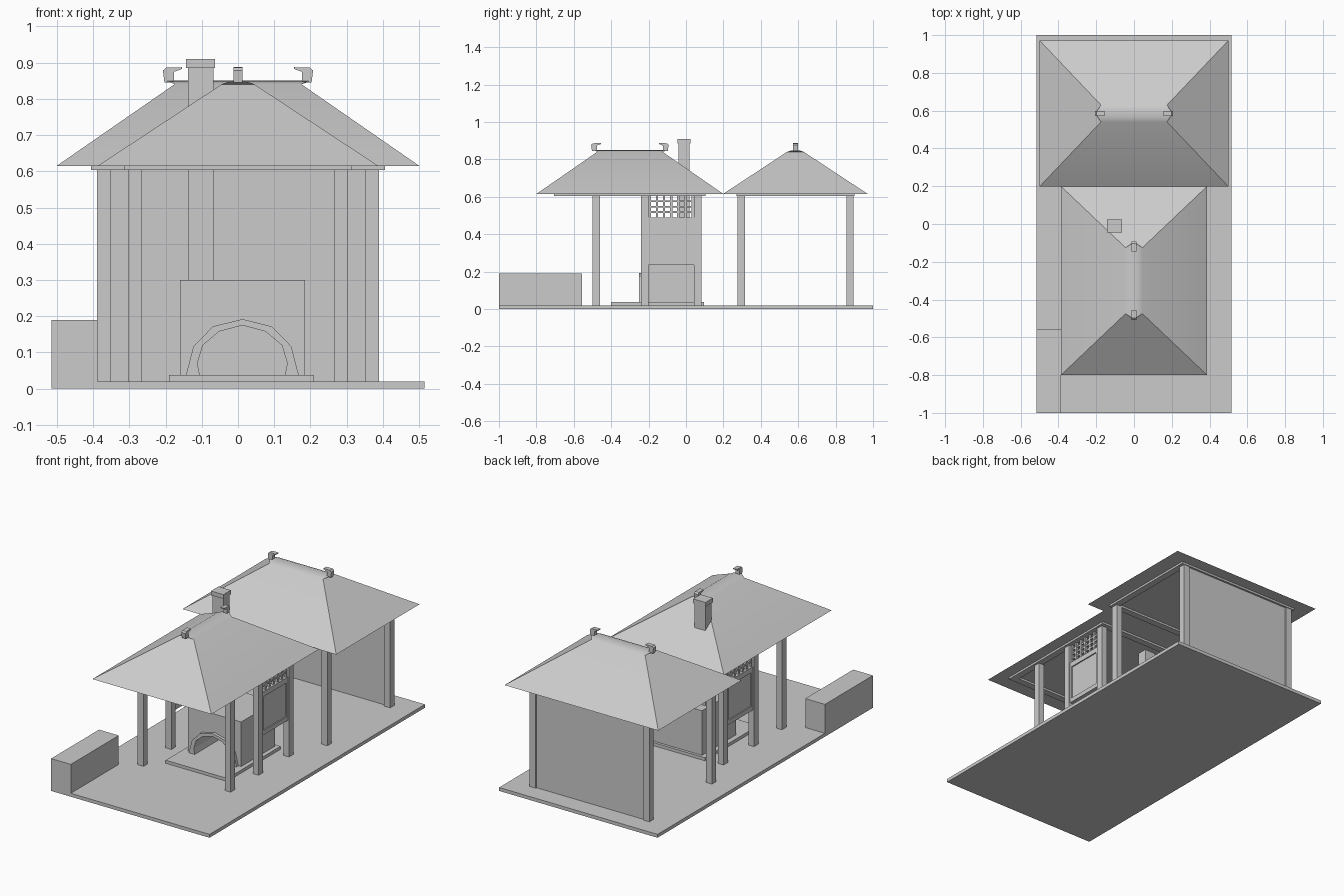
import bpy, bmesh
from mathutils import Matrix
from math import radians

if "Cube" in bpy.data.objects:
    bpy.data.objects.remove(bpy.data.objects["Cube"])


def finish(name, bm, matrix=None):
    if matrix is not None:
        bmesh.ops.transform(bm, matrix=matrix, verts=bm.verts)
    bmesh.ops.recalc_face_normals(bm, faces=bm.faces)
    mesh = bpy.data.meshes.new(name)
    bm.to_mesh(mesh)
    bm.free()
    ob = bpy.data.objects.new(name, mesh)
    bpy.context.collection.objects.link(ob)
    return ob


def boxes(name, specs, matrix=None):
    """One object out of boxes given as (x0, x1, y0, y1, z0, z1)."""
    bm = bmesh.new()
    for x0, x1, y0, y1, z0, z1 in specs:
        m = (Matrix.Translation(((x0 + x1) / 2, (y0 + y1) / 2, (z0 + z1) / 2))
             @ Matrix.Diagonal((x1 - x0, y1 - y0, z1 - z0, 1)))
        bmesh.ops.create_cube(bm, size=1, matrix=m)
    return finish(name, bm, matrix)


def prism(name, profile, y0, y1, matrix=None):
    """Extrude an (x, z) outline from y0 to y1."""
    bm = bmesh.new()
    face = bm.faces.new([bm.verts.new((x, y0, z)) for x, z in profile])
    ext = bmesh.ops.extrude_face_region(bm, geom=[face])
    moved = [v for v in ext["geom"] if isinstance(v, bmesh.types.BMVert)]
    bmesh.ops.translate(bm, verts=moved, vec=(0, y1 - y0, 0))
    bmesh.ops.triangulate(bm, faces=[f for f in bm.faces if len(f.verts) > 4])
    return finish(name, bm, matrix)


def roof(name, matrix):
    """Hipped roof along x with a rounded ridge overhanging at both ends."""
    bm = bmesh.new()
    eave = [bm.verts.new((x, y, 0.615)) for x, y in
            ((-0.5, -0.387), (0.5, -0.387), (0.5, 0.387), (-0.5, 0.387))]
    section = [(-0.045, 0.84), (-0.025, 0.847), (0, 0.85), (0.025, 0.847), (0.045, 0.84)]
    left, right = [[bm.verts.new((s * (0.205 - 0.03 * abs(w) / 0.045), w, z))
                    for w, z in section] for s in (-1, 1)]
    bm.faces.new((eave[0], eave[1], right[0], left[0]))
    bm.faces.new((eave[2], eave[3], left[-1], right[-1]))
    bm.faces.new((eave[1], eave[2], right[-1], right[0]))
    bm.faces.new((eave[3], eave[0], left[0], left[-1]))
    for i in range(4):
        bm.faces.new((left[i], right[i], right[i + 1], left[i + 1]))
    bm.faces.new(left)
    bm.faces.new(right)
    bm.faces.new(eave)
    ob = finish(name, bm, matrix)
    bpy.ops.object.select_all(action='DESELECT')
    ob.select_set(True)
    bpy.context.view_layer.objects.active = ob
    bpy.ops.object.shade_smooth_by_angle(angle=radians(28))


# Ground slab and side counter
boxes("floor_slab", [(-0.515, 0.515, -1, 1, 0, 0.02)])
boxes("counter", [(-0.515, -0.387, -1, -0.555, 0.01, 0.19)])

# Two matching roofs with ring beams and ridge hooks
hook = [(0.177, 0.845), (0.203, 0.845), (0.207, 0.878), (0.198, 0.886),
        (0.155, 0.887), (0.155, 0.882), (0.177, 0.874)]
back_place = Matrix.Translation((0, 0.585, 0))
front_place = Matrix.Translation((0, -0.3, 0)) @ Matrix.Rotation(radians(90), 4, 'Z')
for label, place in (("front", front_place), ("back", back_place)):
    roof(label + "_roof", place)
    beams = []
    for s in (-1, 1):
        a, b = sorted((s * 0.275, s * 0.315))
        beams.append((-0.405, 0.405, a, b, 0.603, 0.6155))
        a, b = sorted((s * 0.365, s * 0.405))
        beams.append((a, b, -0.275, 0.275, 0.603, 0.6155))
    boxes(label + "_ring_beam", beams, place)
    for i in range(2):
        prism(f"{label}_ridge_hook_{i + 1}", hook, -0.013, 0.013,
              place @ Matrix.Rotation(radians(180 * i), 4, 'Z'))

# Posts and lattice screens, mirrored left and right
for side, s in (("right", 1), ("left", -1)):
    flip = Matrix.Diagonal((s, 1, 1, 1))
    for label, x0, x1, y0, y1 in (("front", 0.265, 0.302, -0.5, -0.46),
                                  ("screen_front", 0.265, 0.302, -0.24, -0.2),
                                  ("screen_back", 0.265, 0.302, 0.042, 0.082),
                                  ("rear_front", 0.35, 0.389, 0.275, 0.315),
                                  ("rear_back", 0.35, 0.389, 0.858, 0.896)):
        boxes(f"{side}_{label}_post", [(x0, x1, y0, y1, 0.015, 0.605)], flip)
    boxes(side + "_screen_panel", [(0.277, 0.29, -0.205, 0.047, 0.235, 0.47),
                                   (0.27, 0.297, -0.205, 0.047, 0.46, 0.49),
                                   (0.27, 0.297, -0.205, 0.047, 0.235, 0.26),
                                   (0.27, 0.297, -0.2, -0.185, 0.26, 0.46),
                                   (0.27, 0.297, 0.027, 0.042, 0.26, 0.46)], flip)
    bars = []
    for i in range(7):
        y = -0.194 + i * 0.0383
        bars.append((0.277, 0.29, y - 0.006, y + 0.006, 0.485, 0.605))
    for i in range(3):
        z = 0.518 + i * 0.029
        bars.append((0.279, 0.288, -0.2, 0.042, z - 0.005, z + 0.005))
    boxes(side + "_lattice", bars, flip)

# Rear wall
boxes("back_wall", [(-0.36, 0.36, 0.872, 0.888, 0.015, 0.603)])

# Oven with an arched mouth
boxes("oven_plinth", [(-0.19, 0.21, -0.4, 0.096, 0.015, 0.038)])
inner = [(-0.105, 0.036), (-0.112, 0.07), (-0.097, 0.12), (-0.052, 0.158), (0.012, 0.175),
         (0.076, 0.158), (0.121, 0.12), (0.136, 0.07), (0.129, 0.036)]
outer = [(0.168, 0.036), (0.147, 0.117), (0.093, 0.172), (0.012, 0.192),
         (-0.069, 0.172), (-0.123, 0.117), (-0.144, 0.036)]
prism("oven_body", inner + [(0.185, 0.036), (0.185, 0.3), (-0.16, 0.3), (-0.16, 0.036)],
      -0.235, 0.04)
boxes("oven_back", [(-0.16, 0.185, 0.04, 0.08, 0.036, 0.3)])
prism("oven_arch", inner + outer, -0.252, -0.23)

# Chimney
boxes("chimney", [(-0.138, -0.067, -0.04, 0.018, 0.295, 0.89)])
boxes("chimney_cap", [(-0.143, -0.063, -0.046, 0.023, 0.885, 0.91)])
